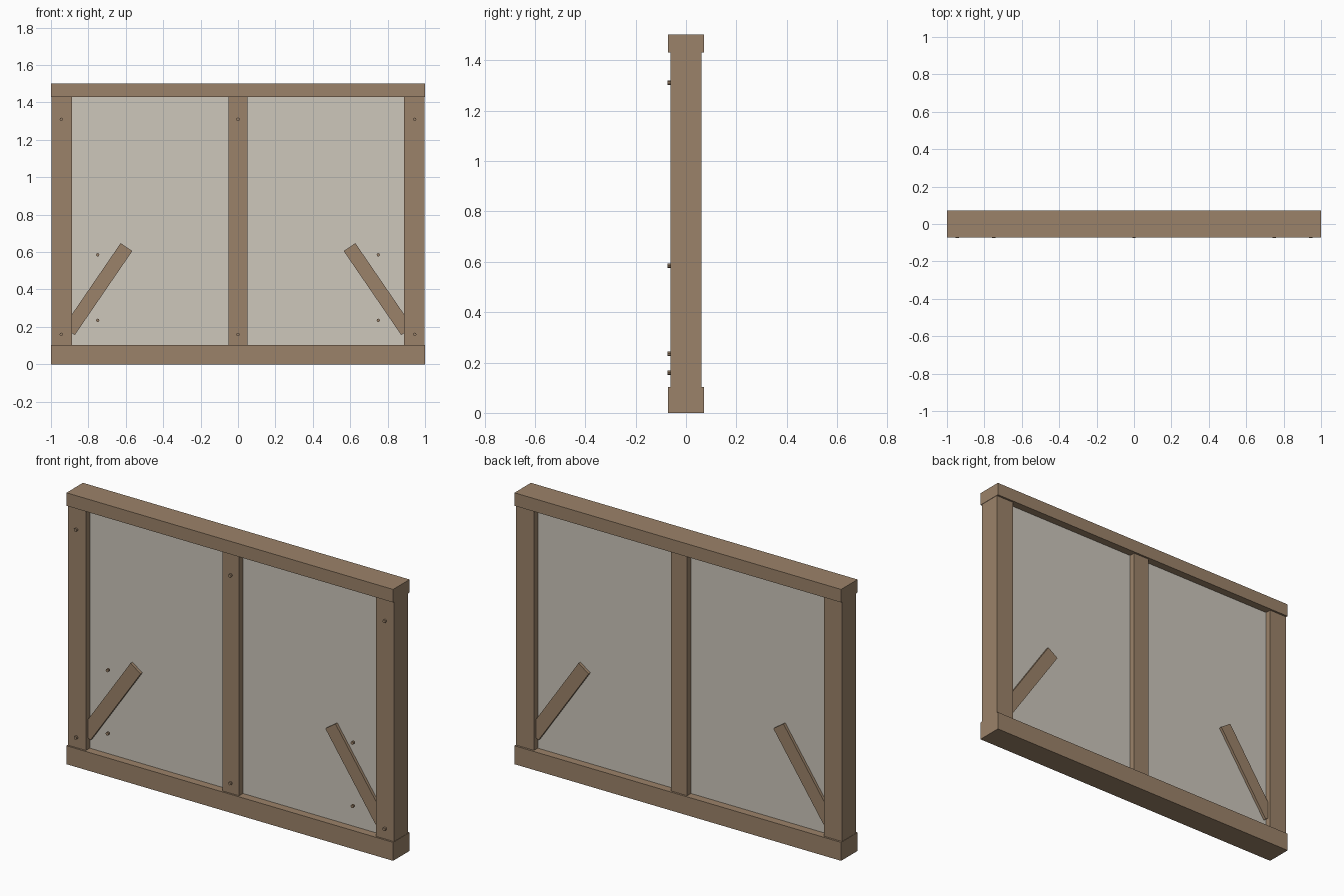
import bpy
from math import radians, pi

if "Cube" in bpy.data.objects:
    bpy.data.objects.remove(bpy.data.objects["Cube"])


def material(name, color):
    m = bpy.data.materials.new(name)
    m.diffuse_color = (*color, 1)
    m.use_nodes = True
    m.node_tree.nodes["Principled BSDF"].inputs["Base Color"].default_value = m.diffuse_color
    return m


WOOD = material("wood", (0.33, 0.225, 0.142))
PLASTER = material("plaster", (0.61, 0.57, 0.50))


def box(name, x, y, z, mat=WOOD):
    """Axis-aligned box from (min, max) ranges."""
    bpy.ops.mesh.primitive_cube_add(size=1, location=[(a + b) / 2 for a, b in (x, y, z)])
    ob = bpy.context.object
    ob.name = name
    ob.scale = [b - a for a, b in (x, y, z)]
    ob.data.materials.append(mat)
    return ob


def peg(name, x, z):
    """Small low-poly peg head on the front face."""
    bpy.ops.mesh.primitive_cylinder_add(vertices=8, radius=0.009, depth=0.014,
                                        location=(x, -0.067, z), rotation=(pi / 2, 0, 0))
    ob = bpy.context.object
    ob.name = name
    ob.data.materials.append(WOOD)


# Sill and top rail
box("bottom_rail", (-1, 1), (-0.072, 0.072), (0, 0.102))
box("top_rail", (-1, 1), (-0.072, 0.072), (1.43, 1.502))

# Recessed infill panel
box("infill_panel", (-0.9, 0.9), (-0.028, 0.028), (0.09, 1.44), PLASTER)

# Posts
box("centre_post", (-0.05, 0.05), (-0.062, 0.061), (0.1, 1.432))
for s, side in ((-1, "left"), (1, "right")):
    box(side + "_post", sorted((s * 0.888, s * 0.998)), (-0.062, 0.061), (0.1, 1.432))

    # Diagonal brace, its foot tucked into the post
    brace = box(side + "_brace", (-0.272, 0.272), (-0.044, 0.044), (-0.0375, 0.0375))
    brace.location = (s * 0.75, 0, 0.402)
    brace.rotation_euler.y = s * radians(55.6)

    # Pegs beside the brace
    for z in (0.235, 0.585):
        peg(side + "_brace_peg", s * 0.75, z)

# Pegs at the post ends
for x in (-0.945, 0, 0.945):
    for z in (0.16, 1.31):
        peg("post_peg", x, z)
